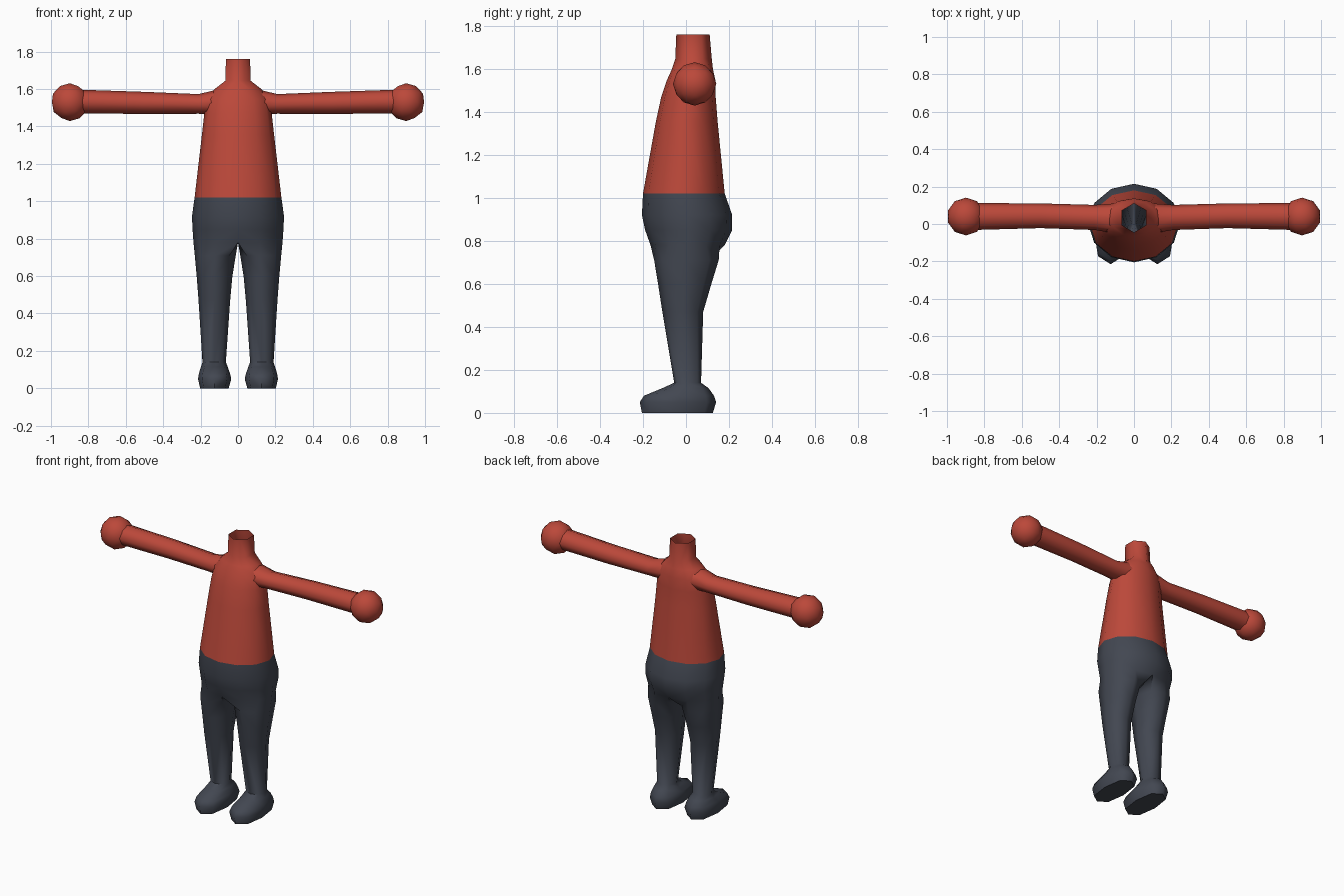
import bpy, bmesh, math

if "Cube" in bpy.data.objects:
    bpy.data.objects.remove(bpy.data.objects["Cube"])


def material(name, rgb):
    m = bpy.data.materials.new(name)
    m.diffuse_color = (*rgb, 1)
    m.use_nodes = True
    m.node_tree.nodes["Principled BSDF"].inputs["Base Color"].default_value = m.diffuse_color
    return m


RED = material("red cloth", (0.50, 0.065, 0.042))
GREY = material("slate grey", (0.055, 0.063, 0.083))


def finish(bm, name, mat):
    """Turn a right-hand half into a smooth, mirrored object."""
    me = bpy.data.meshes.new(name)
    bm.to_mesh(me)
    bm.free()
    me.materials.append(mat)
    for p in me.polygons:
        p.use_smooth = True
    me.set_sharp_from_angle(angle=math.radians(65))
    ob = bpy.data.objects.new(name, me)
    bpy.context.collection.objects.link(ob)
    mod = ob.modifiers.new("mirror", 'MIRROR')
    mod.use_clip = True
    mod.merge_threshold = 0.001
    return ob


def loft(bm, rings, closed=True, cap_end=False):
    rows = [[bm.verts.new(p) for p in r] for r in rings]
    n = len(rows[0])
    for a, b in zip(rows, rows[1:]):
        for k in range(n if closed else n - 1):
            j = (k + 1) % n
            quad = (a[k], b[k], b[j], a[j])
            if any(v.co.x > 1e-4 for v in quad):  # no wall on the mirror plane
                bm.faces.new(quad)
    if cap_end:
        bm.faces.new(rows[-1][::-1])


def half_ring(z, hw, y0, y1, hexed=False):
    """Right half of a body section, front to back."""
    pts = []
    for k in range(7):
        t = math.radians(-90 + 30 * k)
        f = math.cos(math.radians(30)) if hexed and k % 2 else 1
        x = hw * math.cos(t) * f
        pts.append((0 if k in (0, 6) else x,
                    (y0 + y1) / 2 + (y1 - y0) / 2 * math.sin(t) * f, z))
    return pts


def leg_ring(z, x0, x1, y0, y1, e=1.0):
    """Eight-sided limb section; e < 1 makes it boxier."""
    pts = []
    for k in range(8):
        t = math.radians(-135 + 45 * k)
        c, s = (math.copysign(abs(v) ** e, v) if abs(v) > 1e-6 else 0
                for v in (math.cos(t), math.sin(t)))
        pts.append(((x0 + x1) / 2 + (x1 - x0) / 2 * c,
                    (y0 + y1) / 2 + (y1 - y0) / 2 * s, z))
    return pts


# shirt with open hexagonal neck
bm = bmesh.new()
loft(bm, [
    half_ring(1.76, 0.075, -0.045, 0.11, True),
    half_ring(1.645, 0.077, -0.05, 0.12, True),
    half_ring(1.60, 0.125, -0.065, 0.125),
    half_ring(1.545, 0.17, -0.09, 0.137),
    half_ring(1.47, 0.18, -0.115, 0.138),
    half_ring(1.355, 0.193, -0.14, 0.147),
    half_ring(1.02, 0.232, -0.20, 0.18),
], closed=False)
finish(bm, "shirt", RED)

# arms: x, bottom z, top z, front y, back y
bm = bmesh.new()
arm = [(0.86, 1.47, 1.597, -0.032, 0.112),
       (0.50, 1.467, 1.585, -0.022, 0.11),
       (0.21, 1.468, 1.573, -0.032, 0.102),
       (0.10, 1.465, 1.60, -0.05, 0.11)]
loft(bm, [[(x, (y0 + y1) / 2 + (y1 - y0) / 2 * math.cos(k * math.pi / 4),
            (z0 + z1) / 2 + (z1 - z0) / 2 * math.sin(k * math.pi / 4))
           for k in range(8)] for x, z0, z1, y0, y1 in arm])
finish(bm, "arms", RED)

# ball hands
bm = bmesh.new()
bmesh.ops.create_icosphere(bm, subdivisions=2, radius=0.101)
bmesh.ops.translate(bm, verts=bm.verts, vec=(0.899, 0.04, 1.53))
finish(bm, "hands", RED)

# trousers running into the shoes
pelvis = [(1.02, 0.232, -0.20, 0.18), (0.92, 0.246, -0.205, 0.215),
          (0.85, 0.243, -0.19, 0.215), (0.78, 0.238, -0.165, 0.18)]
rings = [half_ring(*p) + [(0, 0.0, p[0])] for p in pelvis]
rings += [
    leg_ring(0.71, 0.012, 0.231, -0.148, 0.152),
    leg_ring(0.60, 0.030, 0.221, -0.130, 0.118),
    leg_ring(0.47, 0.042, 0.211, -0.110, 0.080),
    leg_ring(0.14, 0.065, 0.190, -0.055, 0.070),
    leg_ring(0.115, 0.055, 0.198, -0.11, 0.105, 0.9),
    leg_ring(0.08, 0.043, 0.209, -0.195, 0.13, 0.8),
    leg_ring(0.05, 0.036, 0.214, -0.215, 0.14, 0.8),
    leg_ring(0.0, 0.050, 0.202, -0.205, 0.125, 0.8),
]
bm = bmesh.new()
loft(bm, rings, cap_end=True)
finish(bm, "trousers_and_shoes", GREY)
